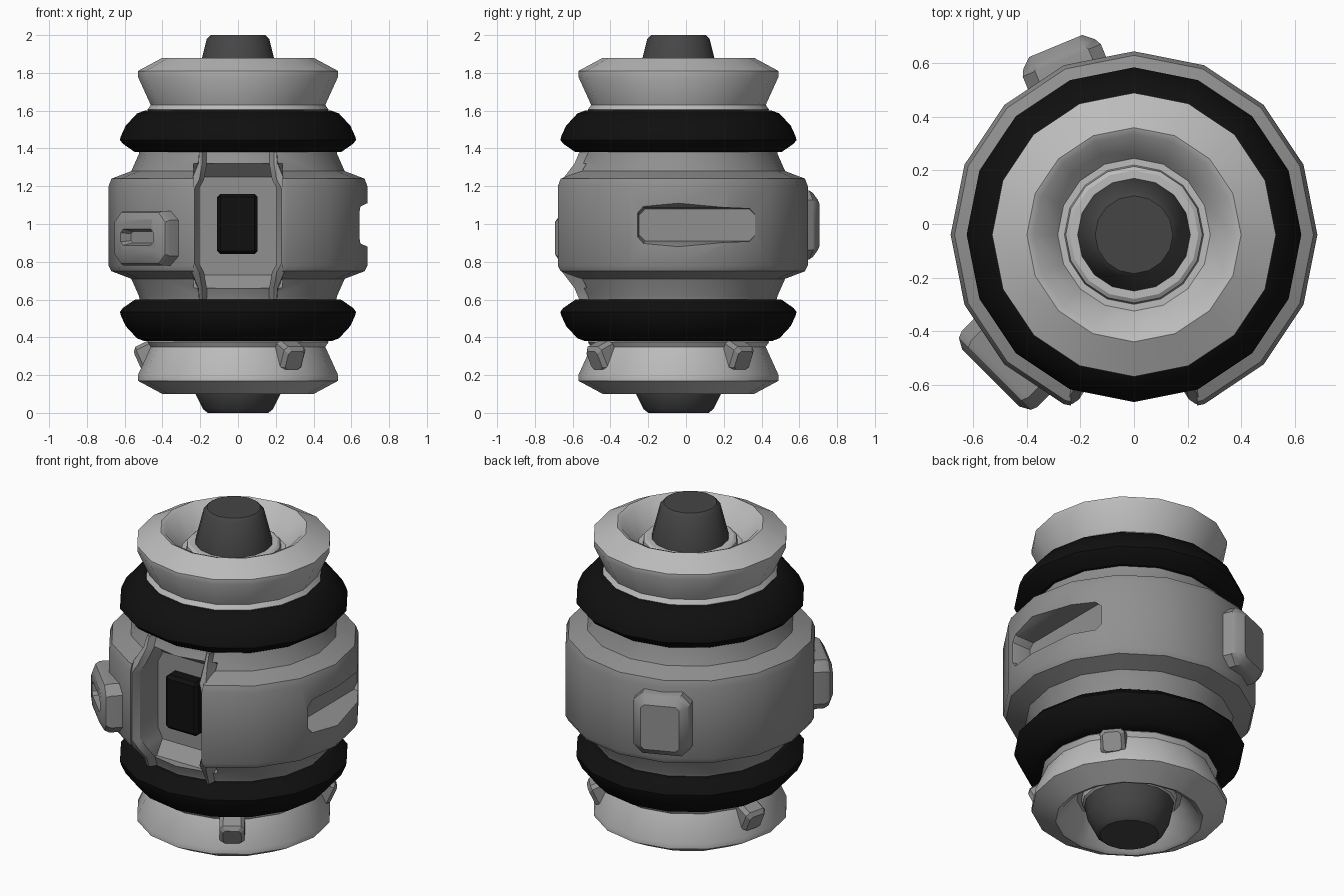
import bpy, bmesh
from math import cos, sin, pi, radians
from mathutils import Matrix, Vector

if "Cube" in bpy.data.objects:
    bpy.data.objects.remove(bpy.data.objects["Cube"])

CY = -0.04      # y of the main axis
MID = 1.98      # z + mirrored z


def material(name, v):
    m = bpy.data.materials.new(name)
    m.diffuse_color = (v, v, v, 1)
    m.use_nodes = True
    m.node_tree.nodes["Principled BSDF"].inputs["Base Color"].default_value = m.diffuse_color
    return m


LIGHT, GREY = material("light_grey", 0.5), material("mid_grey", 0.28)
DARK, BLACK = material("dark_grey", 0.06), material("black", 0.005)


def finish(name, bm, mat, angle=32):
    bmesh.ops.remove_doubles(bm, verts=bm.verts, dist=1e-5)
    bmesh.ops.recalc_face_normals(bm, faces=bm.faces)
    me = bpy.data.meshes.new(name)
    bm.to_mesh(me)
    bm.free()
    ob = bpy.data.objects.new(name, me)
    bpy.context.collection.objects.link(ob)
    me.materials.append(mat)
    smooth(ob, angle)
    return ob


def smooth(ob, angle=32):
    bpy.ops.object.select_all(action='DESELECT')
    ob.select_set(True)
    bpy.context.view_layer.objects.active = ob
    bpy.ops.object.shade_smooth_by_angle(angle=radians(angle))


def loft(bm, rings, closed=False):
    """Skin rings of points; caps the ends unless closed into a loop."""
    vs = [[bm.verts.new(p) for p in r] for r in rings]
    n = len(vs[0])
    pairs = list(zip(vs, vs[1:])) + ([(vs[-1], vs[0])] if closed else [])
    for a, b in pairs:
        for i in range(n):
            j = (i + 1) % n
            bm.faces.new((a[i], a[j], b[j], b[i]))
    if not closed:
        bm.faces.new(vs[0])
        bm.faces.new(vs[-1])


def lathe(name, profile, mat, closed=False, flip=False, n=16):
    bm = bmesh.new()
    loft(bm, [[(r * cos(2 * pi * i / n), CY + r * sin(2 * pi * i / n), MID - z if flip else z)
               for i in range(n)] for r, z in profile], closed)
    return finish(name, bm, mat)


def octagon(w, h, c, d):
    """Chamfered rectangle, half sizes w and h, corner c, at distance d."""
    return [(d, u, v) for u, v in ((w, h - c), (w - c, h), (c - w, h), (-w, h - c),
                                   (-w, c - h), (c - w, -h), (w - c, -h), (w, c - h))]


def placed(angle, z, tilt=0):
    return (Matrix.Translation((0, CY, z)) @ Matrix.Rotation(radians(angle), 4, 'Z'))


def pad(name, rings, angle, z, mat, local=Matrix()):
    """Stack of octagons (w, h, corner, distance) facing outwards at an angle."""
    bm = bmesh.new()
    loft(bm, [octagon(*r) for r in rings])
    bm.transform(placed(angle, z) @ local)
    return finish(name, bm, mat)


def cut(ob, cutter):
    m = ob.modifiers.new("cut", 'BOOLEAN')
    m.object, m.operation, m.solver = cutter, 'DIFFERENCE', 'EXACT'
    bpy.context.view_layer.objects.active = ob
    bpy.ops.object.modifier_apply(modifier=m.name)
    bpy.data.objects.remove(cutter)
    smooth(ob)


# End caps with dished centre, and tyre rings, mirrored top to bottom
CAP = [(.46, 1.58), (.48, 1.605), (.462, 1.63), (.53, 1.78), (.53, 1.81), (.40, 1.88),
       (.375, 1.87), (.285, 1.75), (.26, 1.75), (.255, 1.785), (.24, 1.795), (.19, 1.795), (.19, 1.58)]
TYRE = [(.45, 1.60), (.495, 1.60), (.535, 1.585), (.595, 1.52), (.62, 1.465), (.625, 1.445),
        (.61, 1.425), (.545, 1.38), (.45, 1.38)]
for side, flip in (("top", False), ("bottom", True)):
    lathe(side + "_cap", CAP, LIGHT, True, flip)
    lathe(side + "_tyre", TYRE, BLACK, True, flip)

# Centre plugs
lathe("top_plug", [(.215, 1.75), (.21, 1.80), (.165, 1.98), (.145, 2.0)], DARK)
lathe("bottom_plug", [(.25, .22), (.225, .10), (.185, .02), (.16, 0)], DARK)

# Main body
body = lathe("body", [(.52, .60), (.525, .62), (.565, .71), (.67, .75), (.685, .78),
                      (.685, 1.20), (.67, 1.24), (.565, 1.28), (.525, 1.37), (.52, 1.40)], GREY)

# Front recess cut
bm = bmesh.new()
side = [(-1, 1.32), (-.53, 1.32), (-.46, 1.25), (-.46, .73), (-.53, .66), (-1, .66)]
loft(bm, [[(x, y, z) for y, z in side] for x in (-.235, .235)])
cut(body, finish("recess_cutter", bm, GREY))

# Right side slot cut
cut(body, pad("slot_cutter", [(.305, .085, .03, .53), (.312, .092, .03, .635),
                              (.345, .122, .045, .70), (.345, .122, .045, .9)],
              0, 0.99, GREY, Matrix.Translation((0, .10, .005))))

# Rails on both sides of the recess, following the body outline
RAIL = [(1.38, .165, .205, -.565), (1.32, .165, .21, -.59), (1.235, .18, .245, -.655),
        (1.19, .205, .262, -.672)]
RAIL += [(MID - z, a, b, y) for z, a, b, y in reversed(RAIL)]
for name, s in (("left_rail", -1), ("right_rail", 1)):
    bm = bmesh.new()
    loft(bm, [[(s * a, -.42, z), (s * a, y + .04, z), (s * (a + .025), y, z),
               (s * b, y, z), (s * (b + .005), -.42, z)] for z, a, b, y in RAIL])
    finish(name, bm, GREY)

# Black block in the recess
bm = bmesh.new()
bmesh.ops.create_cube(bm, size=1, matrix=Matrix.Translation((-.003, -.48, 1.0))
                      @ Matrix.Diagonal((.215, .12, .32, 1)))
bmesh.ops.bevel(bm, geom=bm.edges[:], offset=.018, segments=1, affect='EDGES')
finish("front_block", bm, BLACK)

# Raised socket at front left with its slot
socket = pad("socket", [(.20, .145, .05, .55), (.20, .145, .05, .71), (.19, .135, .05, .735),
                        (.15, .10, .035, .757)], 225, .925, GREY)
cut(socket, pad("socket_cutter", [(.10, .03, .012, .70), (.125, .045, .02, .765),
                                  (.125, .045, .02, .9)], 225, .93, GREY))

# Raised plate at the back
pad("back_plate", [(.158, .182, .05, .55), (.158, .182, .05, .705), (.145, .17, .05, .73),
                   (.107, .133, .02, .763)], 112.5, .995, GREY)

# Small lugs on the bottom cap, leaning with its slope
lean = Matrix.Translation((.49, 0, 0)) @ Matrix.Rotation(radians(25), 4, 'Y')
for i, a in enumerate((-56, 40, 166)):
    pad(f"lug_{i + 1}", [(.068, .07, .02, -.05), (.068, .07, .02, .03), (.05, .052, .015, .052)],
        a, .30, GREY, lean)
